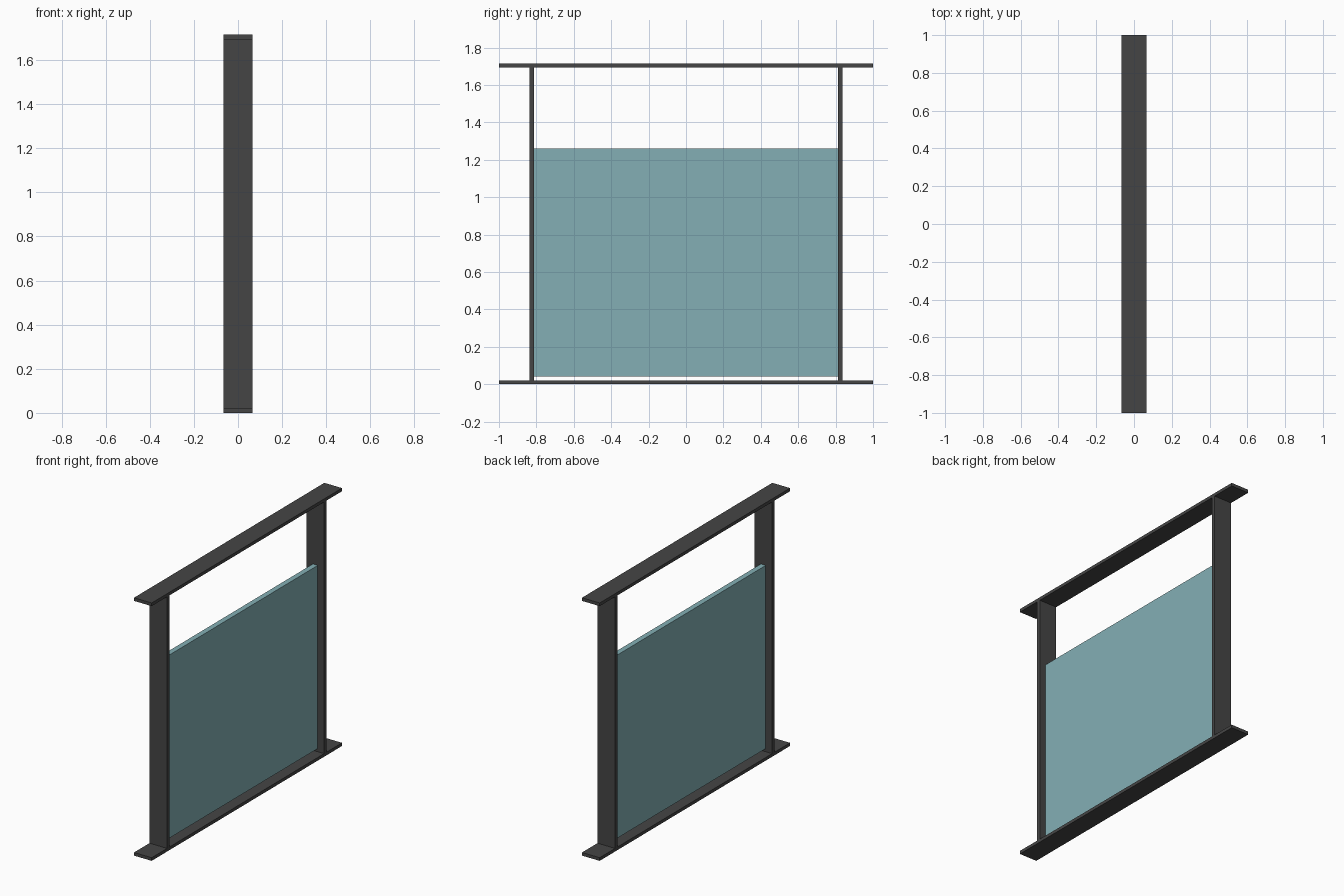
import bpy

if "Cube" in bpy.data.objects:
    bpy.data.objects.remove(bpy.data.objects["Cube"])


def material(name, rgb):
    m = bpy.data.materials.new(name)
    m.diffuse_color = (*rgb, 1)
    m.use_nodes = True
    m.node_tree.nodes["Principled BSDF"].inputs["Base Color"].default_value = m.diffuse_color
    return m


def box(name, lo, hi, mat):
    bpy.ops.mesh.primitive_cube_add(size=1, location=[(a + b) / 2 for a, b in zip(lo, hi)])
    ob = bpy.context.object
    ob.name = name
    ob.scale = [b - a for a, b in zip(lo, hi)]
    bpy.ops.object.transform_apply(location=False, rotation=False, scale=True)
    ob.data.materials.append(mat)
    return ob


metal = material("dark_metal", (0.06, 0.06, 0.06))
glass = material("teal_glass", (0.23, 0.43, 0.46))

W = 0.065      # half depth of the frame
H = 1.715      # overall height
T = 0.021      # rail thickness

# Horizontal rails, overhanging the posts
box("bottom_rail", (-W, -1, 0), (W, 1, T), metal)
box("top_rail", (-W, -1, H - T), (W, 1, H), metal)

# Upright posts between the rails
for side, name in ((-1, "left_post"), (1, "right_post")):
    y0, y1 = sorted((side * 0.812, side * 0.838))
    box(name, (-W, y0, T), (W, y1, H - T), metal)

# Panel held between the posts, just clear of the bottom rail
box("glass_panel", (-0.018, -0.812, 0.042), (0.018, 0.812, 1.26), glass)
